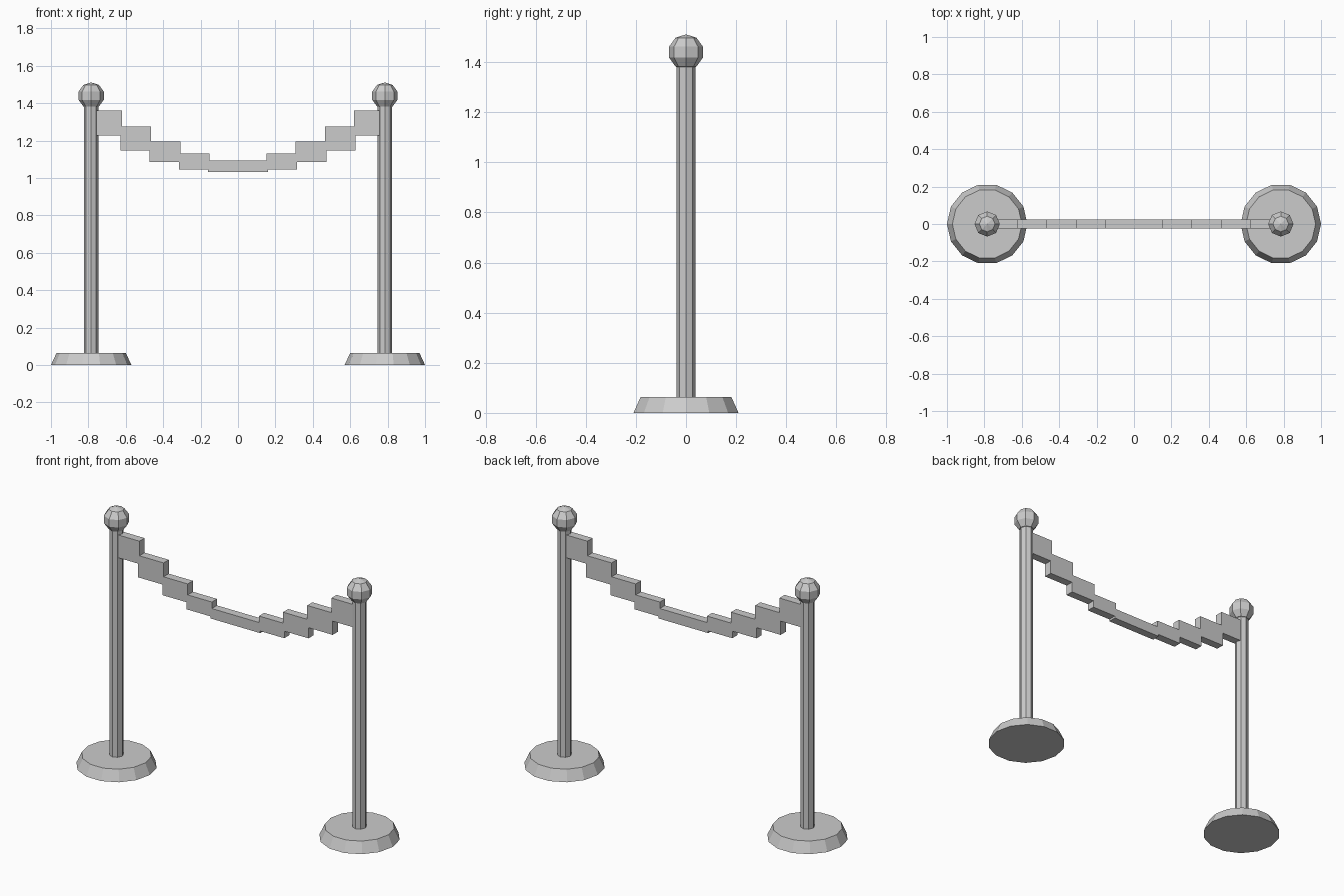
import bpy, bmesh, math
from mathutils import Matrix, Vector

if "Cube" in bpy.data.objects:
    bpy.data.objects.remove(bpy.data.objects["Cube"])

grey = bpy.data.materials.new("plain grey")
grey.diffuse_color = (0.6, 0.6, 0.6, 1)
grey.use_nodes = True
grey.node_tree.nodes["Principled BSDF"].inputs["Base Color"].default_value = grey.diffuse_color


def finish(name, bm):
    me = bpy.data.meshes.new(name)
    bm.to_mesh(me)
    bm.free()
    me.materials.append(grey)
    ob = bpy.data.objects.new(name, me)
    bpy.context.collection.objects.link(ob)
    return ob


def cone(name, x, z0, z1, r0, r1, sides):
    # first corner points along x
    m = Matrix.Translation((x, 0, (z0 + z1) / 2)) @ Matrix.Rotation(math.pi / 2, 4, 'Z')
    bm = bmesh.new()
    bmesh.ops.create_cone(bm, cap_ends=True, segments=sides, radius1=r0,
                          radius2=r1, depth=z1 - z0, matrix=m)
    return finish(name, bm)


def box(name, x0, x1, z0, z1, half_y):
    m = Matrix.Translation(((x0 + x1) / 2, 0, (z0 + z1) / 2)) @ \
        Matrix.Diagonal((x1 - x0, 2 * half_y, z1 - z0, 1))
    bm = bmesh.new()
    bmesh.ops.create_cube(bm, size=1, matrix=m)
    return finish(name, bm)


# rope steps from the middle outwards: bottom and top heights
steps = [(1.045, 1.131), (1.086, 1.195), (1.148, 1.276), (1.228, 1.361)]

for side, s in (("left", -1), ("right", 1)):
    x = s * 0.785
    # weighted foot, pole and ball finial
    cone(side + "_base", x, 0, 0.063, 0.215, 0.186, 14)
    cone(side + "_pole", x, 0.055, 1.40, 0.038, 0.038, 8)
    bm = bmesh.new()
    bmesh.ops.create_uvsphere(bm, u_segments=8, v_segments=5, radius=0.071,
                              matrix=Matrix.Translation((x, 0, 1.44)))
    finish(side + "_ball", bm)
    # stepped rope segments
    for i, (z0, z1) in enumerate(steps):
        c = s * (0.234 + 0.156 * i)
        box(f"{side}_rope_{i + 1}", c - 0.082, c + 0.082, z0, z1, 0.024)

# lowest part of the rope
box("rope_middle", -0.16, 0.16, 1.033, 1.093, 0.024)
